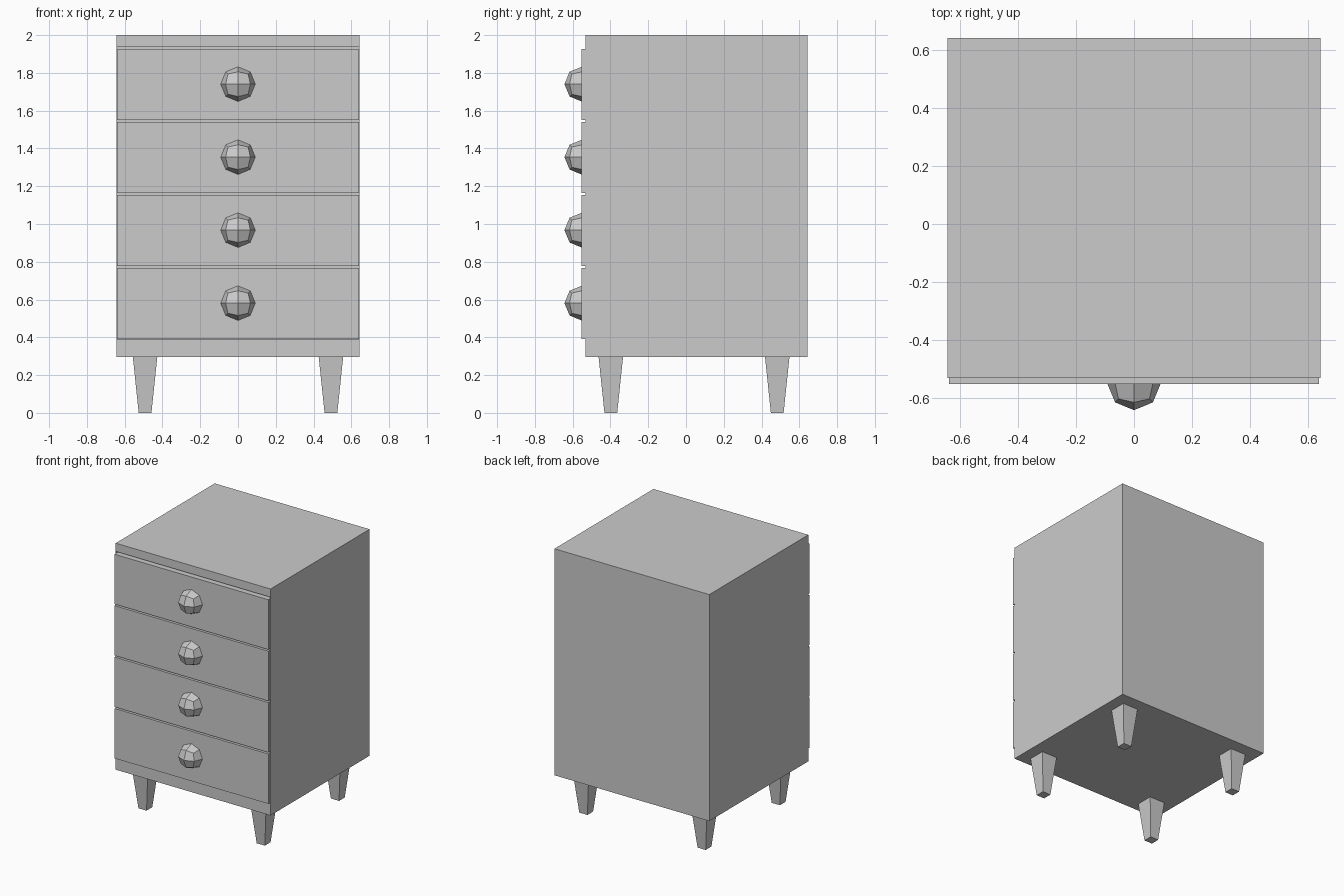
import bpy, bmesh
from mathutils import Vector

if "Cube" in bpy.data.objects:
    bpy.data.objects.remove(bpy.data.objects["Cube"])

FRONT, BACK = -0.533, 0.643


def finish(bm, name):
    bmesh.ops.recalc_face_normals(bm, faces=bm.faces)
    mesh = bpy.data.meshes.new(name)
    bm.to_mesh(mesh)
    bm.free()
    obj = bpy.data.objects.new(name, mesh)
    bpy.context.collection.objects.link(obj)
    return obj


def box_bm(lo, hi):
    bm = bmesh.new()
    bmesh.ops.create_cube(bm, size=1)
    for v in bm.verts:
        v.co = [lo[i] if v.co[i] < 0 else hi[i] for i in range(3)]
    return bm


# Cabinet body with an open front
bm = box_bm((-0.644, FRONT, 0.297), (0.644, BACK, 2.0))
bm.normal_update()
front = min(bm.faces, key=lambda f: f.calc_center_median().y)
bmesh.ops.inset_region(bm, faces=[front], thickness=0.002)
for v in front.verts:
    v.co.x = 0.641 if v.co.x > 0 else -0.641
    v.co.z = 1.938 if v.co.z > 1 else 0.389
inner = bmesh.ops.extrude_discrete_faces(bm, faces=[front])["faces"][0]
bmesh.ops.translate(bm, verts=inner.verts, vec=(0, 1.1, 0))
finish(bm, "cabinet_body")

# Drawers and their faceted knobs
for i in range(4):
    z = 0.391 + i * 0.3865
    finish(box_bm((-0.64, -0.553, z), (0.64, 0.5, z + 0.375)), f"drawer_{i + 1}")

    bm = bmesh.new()
    bmesh.ops.create_cube(bm, size=2)
    bmesh.ops.subdivide_edges(bm, edges=bm.edges[:], cuts=1, use_grid_fill=True)
    for v in bm.verts:
        v.co = v.co.normalized() * 0.0925
    knob = finish(bm, f"drawer_knob_{i + 1}")
    knob.location = Vector((0, -0.551, z + 0.19))

# Tapered square legs
for side, x in (("left", -0.492), ("right", 0.492)):
    for end, y in (("front", -0.398), ("back", 0.483)):
        bm = box_bm((-0.065, -0.065, 0), (0.065, 0.065, 0.299))
        for v in bm.verts:
            if v.co.z < 0.1:
                v.co.x *= 0.52
                v.co.y *= 0.52
        leg = finish(bm, f"{end}_{side}_leg")
        leg.location = (x, y, 0)
